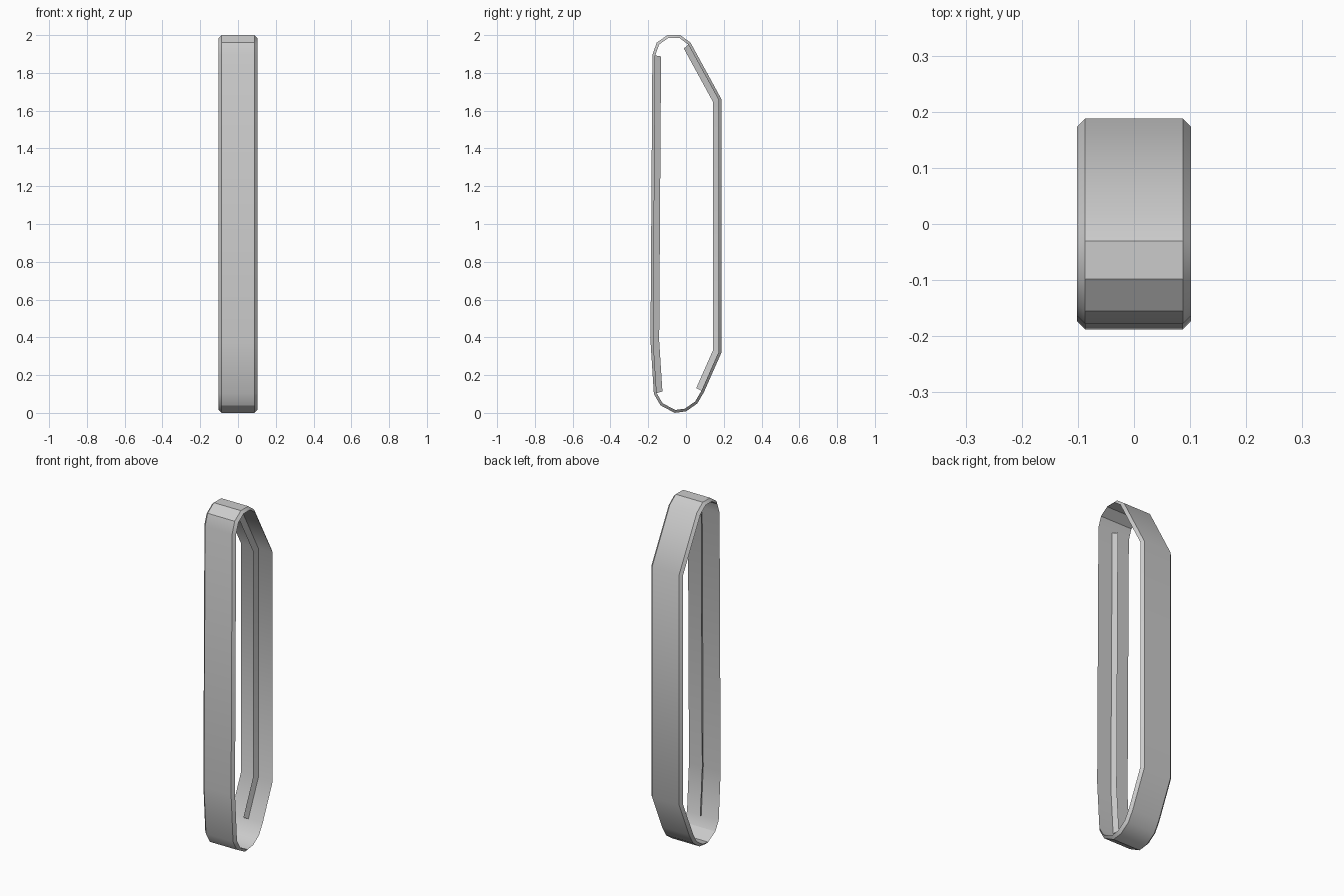
import bpy
import bmesh
from mathutils import Vector

if "Cube" in bpy.data.objects:
    bpy.data.objects.remove(bpy.data.objects["Cube"])

# Belt outline in the side plane (y, z), clockwise from the top
OUTLINE = [(-0.03, 2.0), (0.024, 1.96), (0.188, 1.66), (0.188, 0.32),
           (0.095, 0.11), (0.06, 0.05), (0.0, 0.008), (-0.06, 0.0),
           (-0.135, 0.04), (-0.17, 0.10), (-0.188, 0.38), (-0.178, 1.895),
           (-0.155, 1.96), (-0.098, 2.0)]


def inset(points, dist):
    """Offset a closed clockwise outline inwards with mitred corners."""
    out = []
    pts = [Vector(p) for p in points]
    for i, p in enumerate(pts):
        a = (p - pts[i - 1]).normalized()
        b = (pts[(i + 1) % len(pts)] - p).normalized()
        na, nb = Vector((a.y, -a.x)), Vector((b.y, -b.x))
        out.append(p + (na + nb) * (dist / (1 + na.dot(nb))))
    return out


def strip_mesh(name, rows, wrap_rows, closed):
    """Skin neighbouring rows of points with quads."""
    bm = bmesh.new()
    vs = [[bm.verts.new(p) for p in row] for row in rows]
    n = len(vs[0])
    for j in range(len(vs) if wrap_rows else len(vs) - 1):
        r, s = vs[j], vs[(j + 1) % len(vs)]
        for i in range(n if closed else n - 1):
            k = (i + 1) % n
            bm.faces.new((r[i], r[k], s[k], s[i]))
    bmesh.ops.recalc_face_normals(bm, faces=bm.faces)
    mesh = bpy.data.meshes.new(name)
    bm.to_mesh(mesh)
    bm.free()
    obj = bpy.data.objects.new(name, mesh)
    bpy.context.collection.objects.link(obj)
    bpy.context.view_layer.objects.active = obj
    bpy.ops.object.select_all(action='DESELECT')
    obj.select_set(True)
    bpy.ops.object.shade_smooth_by_angle(angle=0.55)
    return obj


# Belt: flat tread with chamfered outer edges
inner = inset(OUTLINE, 0.015)
section = [(-0.102, inner), (-0.087, OUTLINE), (0.087, OUTLINE), (0.102, inner)]
strip_mesh("belt", [[(x, p[0], p[1]) for p in pts] for x, pts in section], True, True)

# Guide ridges: thin leaning fins along the inside of both long runs
base, tip = inset(OUTLINE, 0.010), inset(OUTLINE, 0.046)
for name, first, last in (("back_guide_ridge", 1, 4), ("front_guide_ridge", 9, 11)):
    ids = range(first, last + 1)
    strip_mesh(name, [[(0.012, *base[i]) for i in ids],
                      [(-0.003, *tip[i]) for i in ids]], False, False)
